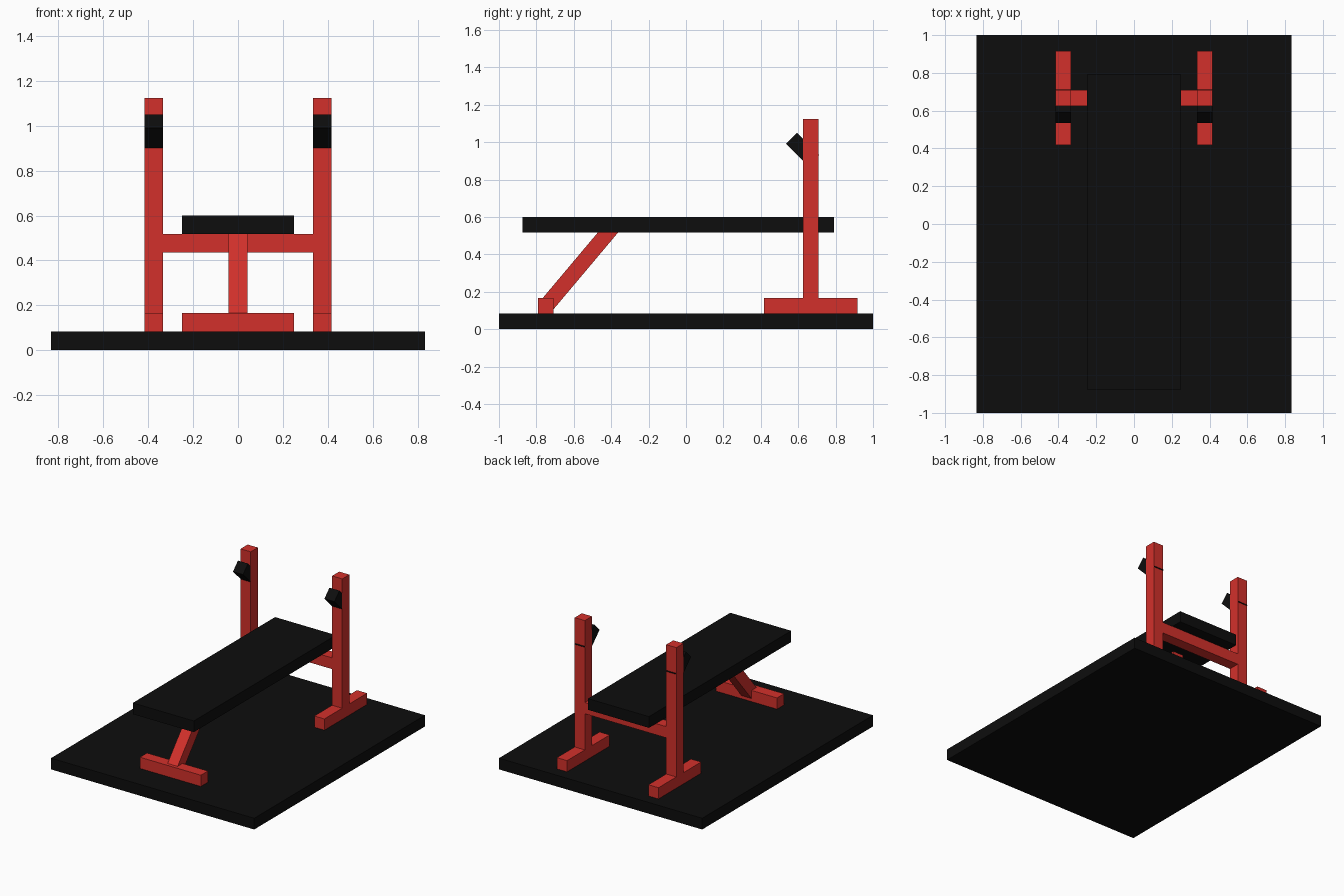
import bpy
from math import atan2, hypot, radians

if "Cube" in bpy.data.objects:
    bpy.data.objects.remove(bpy.data.objects["Cube"])


def material(name, color):
    m = bpy.data.materials.new(name)
    m.diffuse_color = (*color, 1)
    m.use_nodes = True
    m.node_tree.nodes["Principled BSDF"].inputs["Base Color"].default_value = m.diffuse_color
    return m


BLACK = material("black", (0.004, 0.004, 0.004))
RED = material("red", (0.65, 0.03, 0.024))
T = 0.083  # beam thickness


def box(name, center, size, mat, tilt=0.0):
    bpy.ops.mesh.primitive_cube_add(size=1, location=center, rotation=(tilt, 0, 0))
    ob = bpy.context.object
    ob.name = name
    ob.scale = size
    ob.data.materials.append(mat)
    return ob


# floor platform and bench pad
box("platform", (0, 0, T / 2), (1.666, 2, T), BLACK)
box("bench_pad", (0, -0.042, 0.559), (0.5, 1.666, T), BLACK)

# rack: floor feet, uprights and bar hooks on both sides
for side, s in (("left", -1), ("right", 1)):
    x = s * 0.375
    box(f"rack_foot_{side}", (x, 0.667, 0.125), (T, 0.5, T), RED)
    box(f"upright_{side}", (x, 0.667, 0.625), (T, T, 1.0), RED)
    box(f"bar_hook_{side}", (x, 0.624, 0.961), (T - 0.001, 0.168, T), BLACK, radians(-45))

# crossbar under the pad joining the uprights
box("crossbar", (0, 0.667, 0.476), (0.7, T, T), RED)

# front foot and slanted leg
box("front_foot", (0, -0.75, 0.125), (0.5, T, T), RED)
y0, z0, y1, z1 = -0.747, 0.125, -0.381, 0.56
box("front_leg", (0, (y0 + y1) / 2, (z0 + z1) / 2),
    (T, hypot(y1 - y0, z1 - z0), T), RED, atan2(z1 - z0, y1 - y0))
